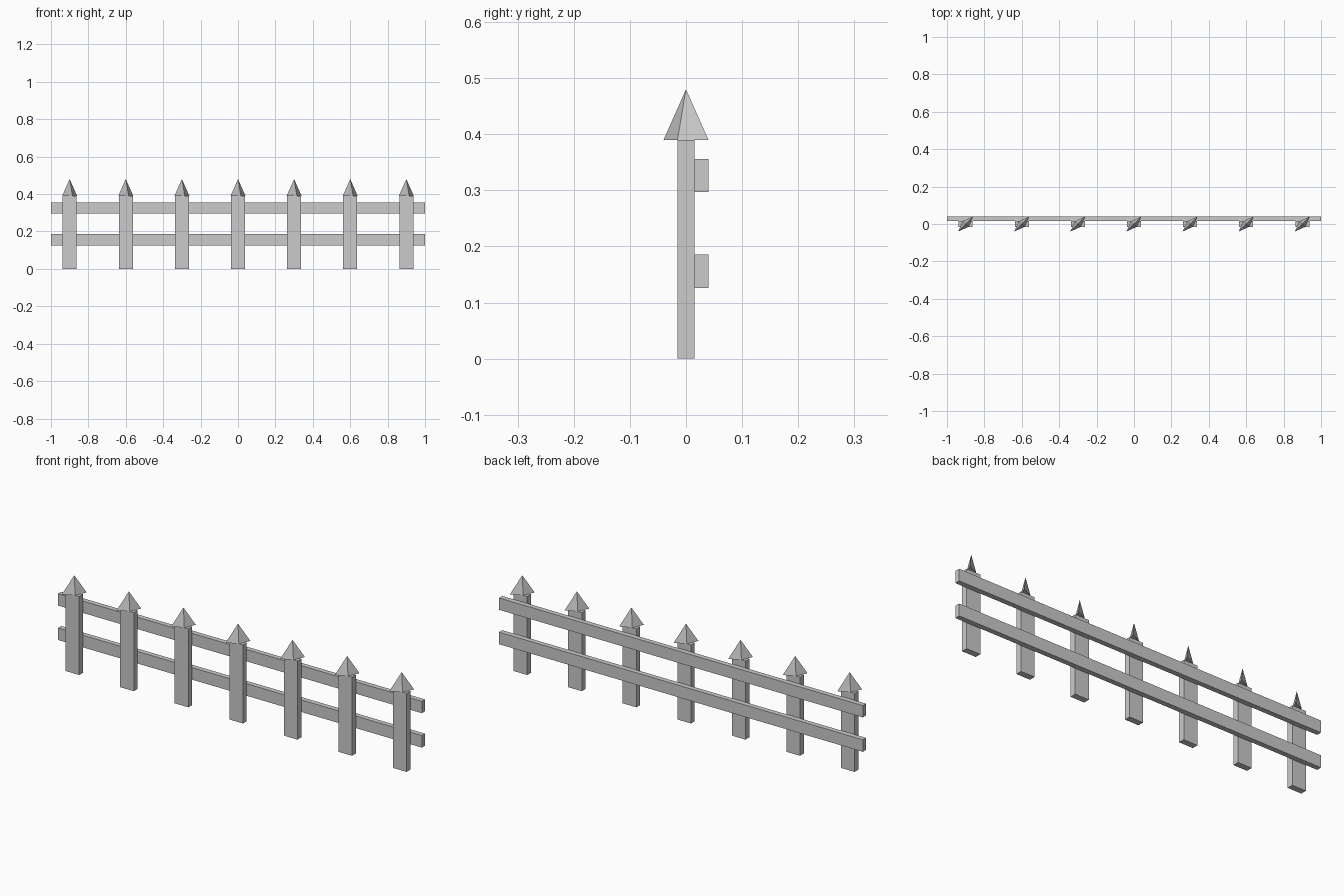
import bpy
from math import radians, sqrt

if "Cube" in bpy.data.objects:
    bpy.data.objects.remove(bpy.data.objects["Cube"])


def box(name, x, y, z):
    """Axis-aligned box from (min, max) ranges."""
    lo, hi = zip(x, y, z)
    centre = [(a + b) / 2 for a, b in zip(lo, hi)]
    bpy.ops.mesh.primitive_cube_add(size=1, location=centre)
    ob = bpy.context.object
    ob.name = name
    ob.scale = [b - a for a, b in zip(lo, hi)]
    return ob


def spike(name, x):
    """Flattened four-sided point, turned diagonally on its picket."""
    bpy.ops.mesh.primitive_cone_add(vertices=4, radius1=0.04 * sqrt(2), radius2=0,
                                    depth=0.09, location=(x, 0, 0.435),
                                    rotation=(0, 0, radians(45)))
    ob = bpy.context.object
    ob.name = name
    ob.scale = (1, 0.38, 1)
    return ob


# Pickets with pointed tops
for i in range(7):
    x = -0.9 + 0.3 * i
    box(f"picket_{i + 1}", (x - 0.0375, x + 0.0375), (-0.015, 0.015), (0, 0.39))
    spike(f"picket_point_{i + 1}", x)

# Horizontal rails behind the pickets
box("lower_rail", (-1, 1), (0.015, 0.04), (0.126, 0.186))
box("upper_rail", (-1, 1), (0.015, 0.04), (0.297, 0.356))
